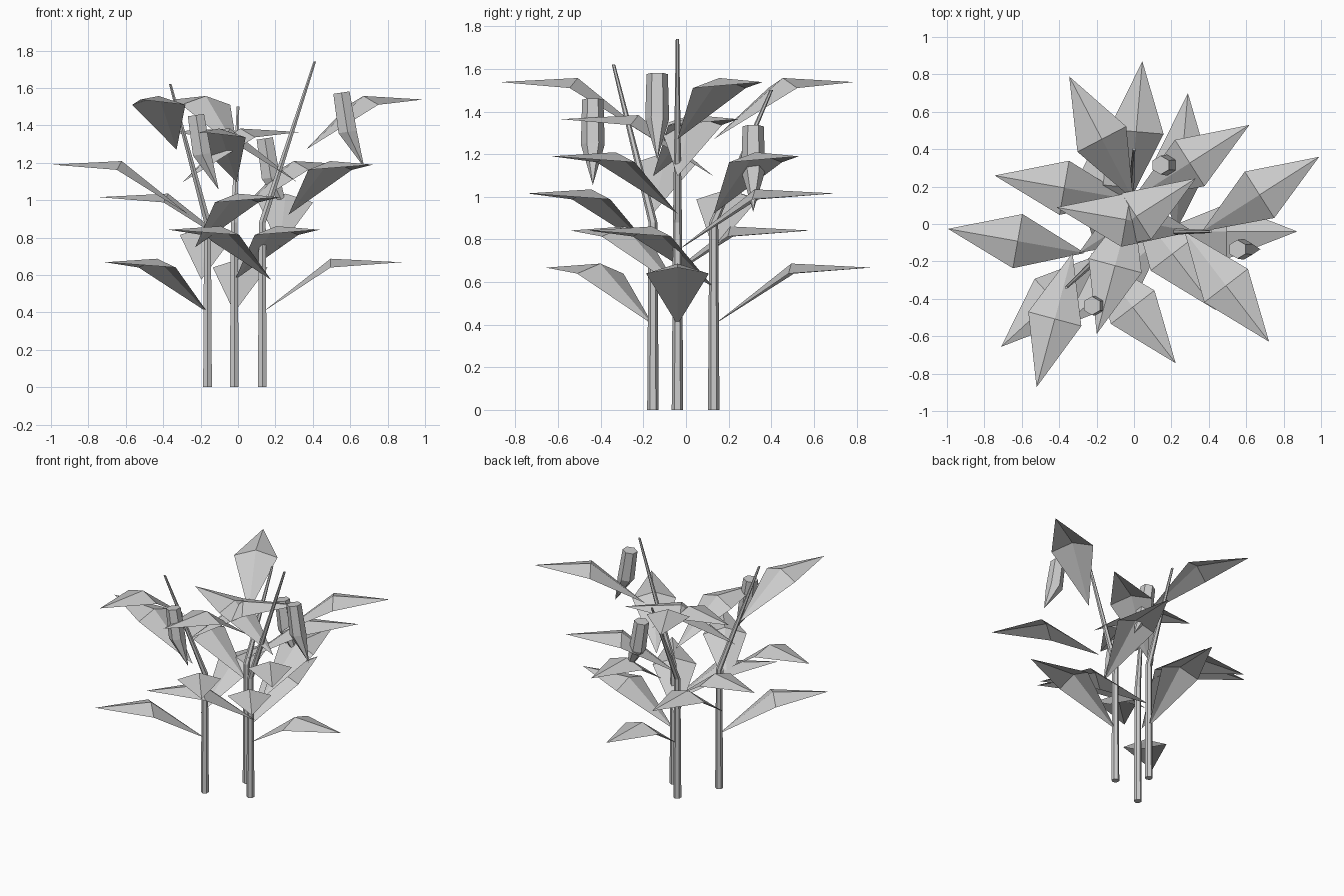
import bpy
from math import sin, cos, pi, radians

if "Cube" in bpy.data.objects:
    bpy.data.objects.remove(bpy.data.objects["Cube"])


def make(name, verts, faces):
    me = bpy.data.meshes.new(name)
    me.from_pydata(verts, [], faces)
    me.update()
    ob = bpy.data.objects.new(name, me)
    bpy.context.collection.objects.link(ob)
    return ob


def hex_tube(name, rings, tip=None, tilt=0.0):
    """Six-sided loft from top to bottom; rings are (x, y, z, radius)."""
    v, f, n = [], [], 6
    for x, y, z, r in rings:
        for k in range(n):
            a = pi / 2 + k * 2 * pi / n
            v.append((x + r * cos(a), y + r * sin(a), z + tilt * r * cos(a)))
    for i in range(len(rings) - 1):
        for k in range(n):
            a, b = i * n + k, i * n + (k + 1) % n
            f.append((b, a, a + n, b + n))
    f.append(tuple(range(n)))
    last = (len(rings) - 1) * n
    if tip:
        v.append(tip)
        f += [(last + (k + 1) % n, last + k, len(v) - 1) for k in range(n)]
    else:
        f.append(tuple(last + k for k in reversed(range(n))))
    return make(name, v, f)


def leaf(name, x, y, z, ang):
    """Creased diamond blade that rises from the stem, then levels out."""
    c, s = cos(ang), sin(ang)
    profile = [(0, 0, 0), (0.365, -0.147, 0.24), (0.365, 0, 0.287),
               (0.365, 0.147, 0.24), (0.743, 0, 0.268)]
    v = [(x + d * c - w * s, y + d * s + w * c, z + h) for d, w, h in profile]
    return make(name, v, [(0, 1, 2), (0, 2, 3), (1, 4, 2), (2, 4, 3)])


# Stalks: base (x, y), tip (x, y, z), top centre of the ear
stalks = [
    ((0.13, -0.04), (0.41, -0.04, 1.74), (0.553, -0.135, 1.575)),
    ((-0.163, -0.155), (-0.362, -0.34, 1.62), (-0.225, -0.437, 1.455)),
    ((-0.02, 0.13), (0.0, 0.40, 1.50), (0.143, 0.315, 1.33)),
]
GOLDEN = radians(137.5)
BEND = 0.88

for s, ((bx, by), tip, ear) in enumerate(stalks):
    # Upright stem with a leaning, tapering upper half
    hex_tube(f"stem_{s+1}", [(*tip, 0.008), (bx, by, BEND, 0.021), (bx, by, 0, 0.027)])

    # Six leaves in a spiral
    for i in range(6):
        lx = bx + (tip[0] - bx) * i / 6
        leaf(f"leaf_{s+1}_{i+1}", lx, by, 0.40 + 0.174 * i, -GOLDEN * (i + s))

    # Hanging ear with pointed lower end
    ex, ey, ez = ear
    hex_tube(f"ear_{s+1}",
             [(ex, ey, ez, 0.05), (ex + 0.033, ey, ez - 0.21, 0.056)],
             tip=(ex + 0.122, ey, ez - 0.40), tilt=0.15)
